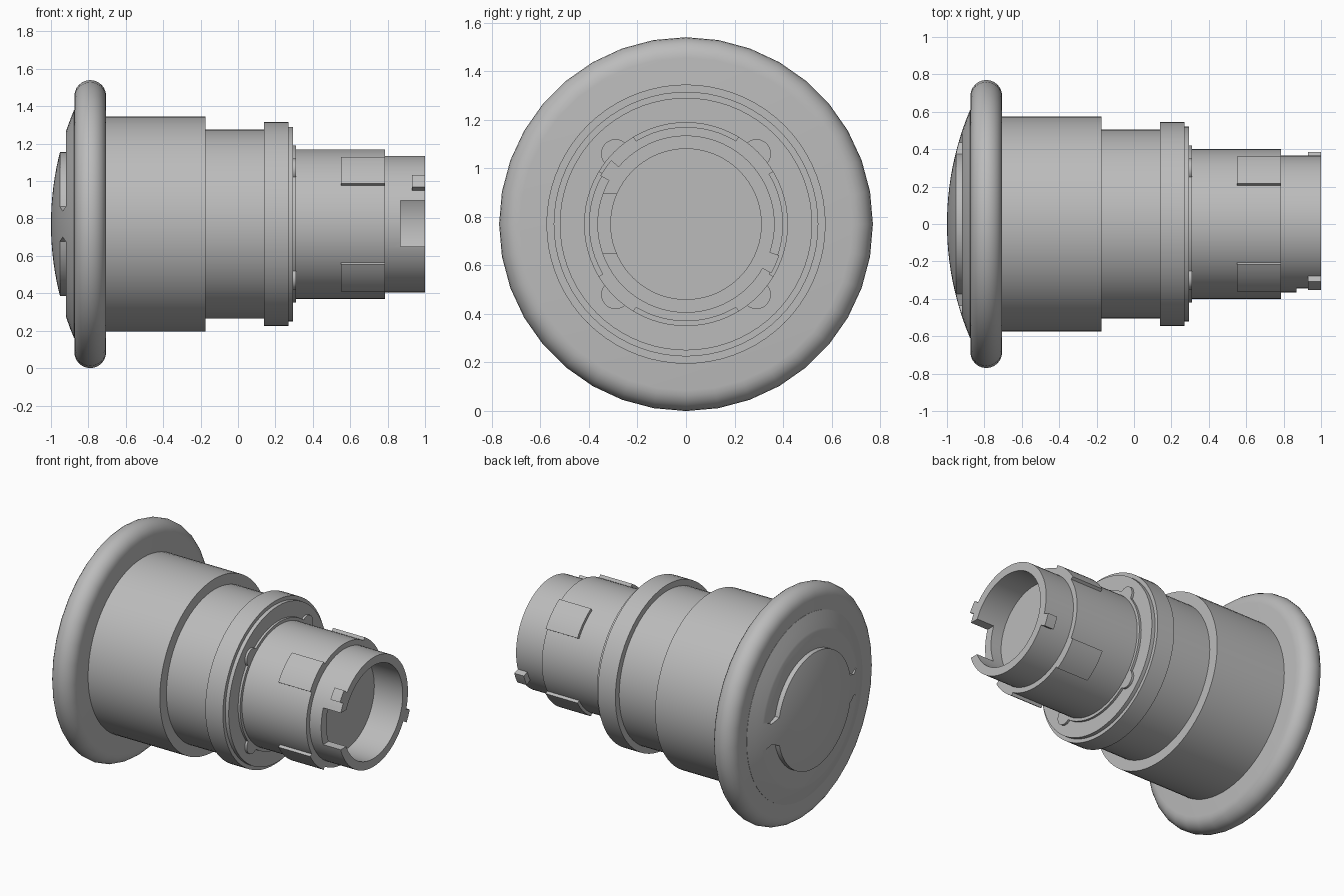
import bpy, bmesh
from math import sin, cos, pi, radians, sqrt

if "Cube" in bpy.data.objects:
    bpy.data.objects.remove(bpy.data.objects["Cube"], do_unlink=True)

CZ = 0.77  # height of the long axis

grey = bpy.data.materials.new("plain_grey")
grey.use_nodes = True
GREY = (0.5, 0.5, 0.5, 1)
grey.diffuse_color = GREY
grey.node_tree.nodes["Principled BSDF"].inputs["Base Color"].default_value = GREY


def finish(name, bm):
    bmesh.ops.recalc_face_normals(bm, faces=bm.faces)
    mesh = bpy.data.meshes.new(name)
    bm.to_mesh(mesh)
    bm.free()
    mesh.materials.append(grey)
    ob = bpy.data.objects.new(name, mesh)
    bpy.context.scene.collection.objects.link(ob)
    return ob


def activate(ob):
    bpy.ops.object.select_all(action='DESELECT')
    ob.select_set(True)
    bpy.context.view_layer.objects.active = ob


def smooth(ob, angle=30):
    activate(ob)
    bpy.ops.object.shade_smooth_by_angle(angle=radians(angle))


def lathe(name, profile, segments=72):
    """Turn an (x, radius) profile round the long axis; ends lie on the axis."""
    bm = bmesh.new()
    rings = []
    for x, r in profile:
        n = segments if r > 0 else 1
        rings.append([bm.verts.new((x, r * cos(2 * pi * i / segments),
                                    CZ + r * sin(2 * pi * i / segments))) for i in range(n)])
    for a, b in zip(rings, rings[1:]):
        for i in range(segments):
            j = (i + 1) % segments
            quad = [a[i % len(a)], a[j % len(a)], b[j % len(b)], b[i % len(b)]]
            bm.faces.new(list(dict.fromkeys(quad)))
    return finish(name, bm)


def prism(name, outline, x0, x1):
    """Extrude a (y, z) outline, measured from the axis, along x."""
    bm = bmesh.new()
    a, b = [[bm.verts.new((x, y, CZ + z)) for y, z in outline] for x in (x0, x1)]
    bm.faces.new(a)
    bm.faces.new(b)
    for i in range(len(a)):
        j = (i + 1) % len(a)
        bm.faces.new((a[i], a[j], b[j], b[i]))
    return finish(name, bm)


def arc(r, start, end, steps=8):
    angles = [radians(start + (end - start) * i / steps) for i in range(steps + 1)]
    return [(r * cos(t), r * sin(t)) for t in angles]


def sector(r0, r1, start, end):
    return arc(r0, start, end) + arc(r1, end, start)


def cut(ob, cutter):
    mod = ob.modifiers.new("cut", 'BOOLEAN')
    mod.operation = 'DIFFERENCE'
    mod.solver = 'EXACT'
    mod.object = cutter
    activate(ob)
    bpy.ops.object.modifier_apply(modifier=mod.name)
    bpy.data.objects.remove(cutter, do_unlink=True)


# Rounded rim of the mushroom head
rim_curve = [(-0.79 - 0.085 * cos(pi * i / 12), 0.685 + 0.085 * sin(pi * i / 12))
             for i in range(13)]
smooth(lathe("head_rim", [(-0.875, 0), *rim_curve, (-0.705, 0)], 36))

# Shallow domed face, with two curved arrow recesses
R = 1.57
radii = [0.61 * i / 12 for i in range(13)]
dome = lathe("head_dome", [(-1 + R - sqrt(R * R - r * r), r) for r in radii]
             + [(-0.8, 0.61), (-0.8, 0)])
for turn in (0, 180):
    outline = (arc(0.385, turn + 14, turn + 166, 40) + arc(0.44, turn + 171, turn + 171, 1)[:1]
               + arc(0.6, turn + 166, turn + 14, 40) + arc(0.44, turn + 9, turn + 9, 1)[:1])
    cut(dome, prism("arrow_cutter", outline, -1.1, -0.92))
smooth(dome, 20)

# Stepped body, flange and barrel
smooth(lathe("body", [(-0.72, 0), (-0.72, 0.575), (-0.175, 0.575), (-0.175, 0.505),
                      (0.14, 0.505), (0.14, 0.545), (0.27, 0.545), (0.27, 0.52),
                      (0.295, 0.52), (0.295, 0.42), (0.31, 0.42), (0.31, 0.40),
                      (0.785, 0.40), (0.785, 0)]))

# Hollow end collar with one slot in its front wall
collar = lathe("end_collar", [(0.77, 0), (0.77, 0.365), (1, 0.365), (1, 0.31),
                              (0.79, 0.31), (0.79, 0)])
slot = [(-0.5, -0.12), (-0.2, -0.12), (-0.2, 0.125), (-0.5, 0.125)]
cut(collar, prism("slot_cutter", slot, 0.87, 1.1))
smooth(collar)

# Locating keys on the collar
for name, start, end in (("front_key", 139.5, 150.5), ("back_key", -30, -18.5)):
    smooth(prism(name, sector(0.33, 0.405, start, end), 0.93, 1))

# Four raised pads on the barrel and four round lobes at its root
for k, place in enumerate(("upper_back", "upper_front", "lower_front", "lower_back")):
    mid = 45 + 90 * k
    smooth(prism(place + "_pad", sector(0.37, 0.42, mid - 14, mid + 14), 0.55, 0.785))
    cy, cz = arc(0.41, mid, mid, 1)[0]
    lobe = [(cy + y, cz + z) for y, z in arc(0.06, 0, 345, 23)]
    smooth(prism(place + "_lobe", lobe, 0.28, 0.31))
